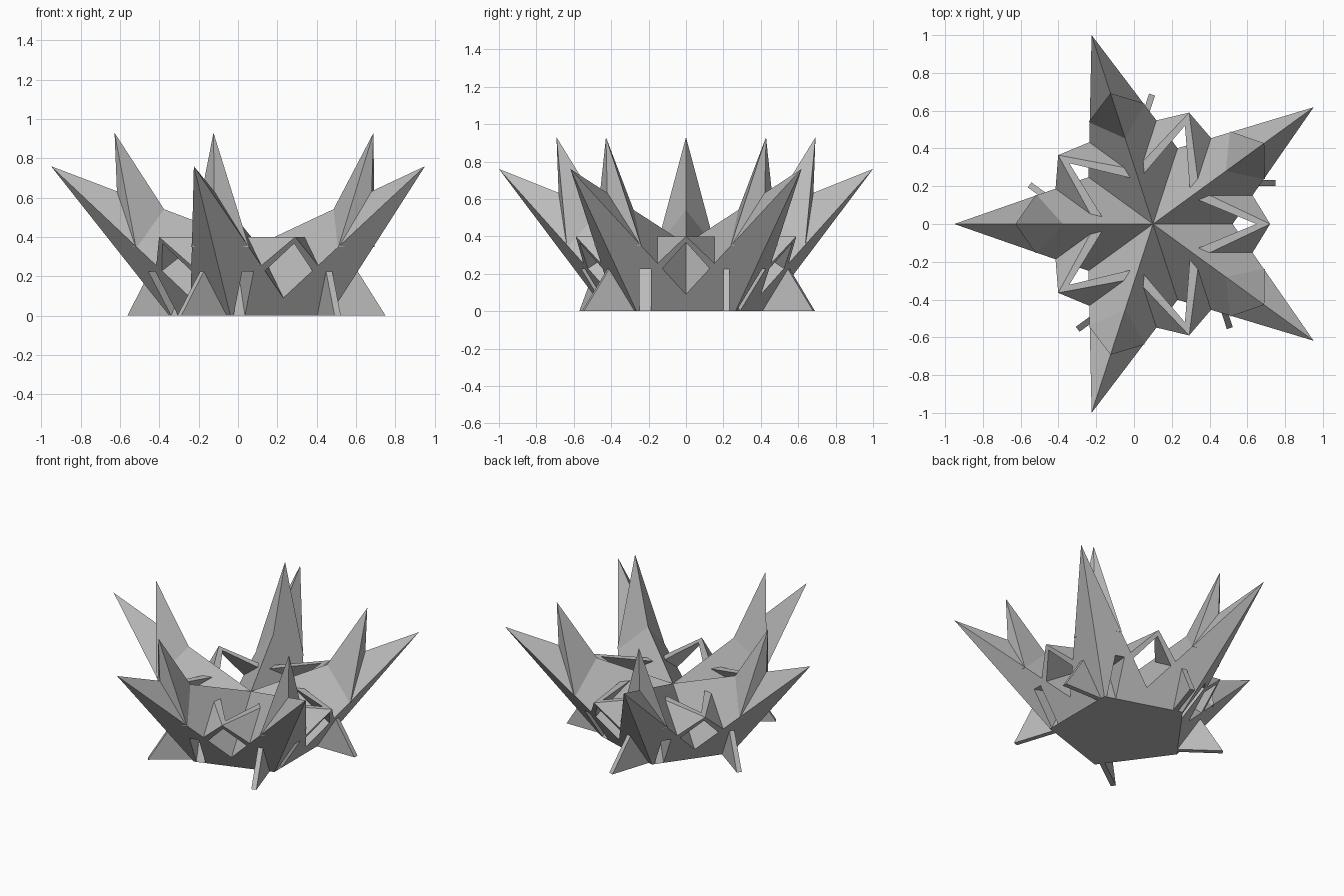
import bpy, bmesh, math
from mathutils import Matrix, Vector

if "Cube" in bpy.data.objects:
    bpy.data.objects.remove(bpy.data.objects["Cube"], do_unlink=True)

grey = bpy.data.materials.new("plain grey")
grey.use_nodes = True
COLOR = (0.5, 0.5, 0.5, 1)
grey.diffuse_color = COLOR
grey.node_tree.nodes["Principled BSDF"].inputs["Base Color"].default_value = COLOR

# Main dimensions
TIP_R, TIP_Z = 1.0515, 0.76
BASE_R = 0.45
HALF = math.radians(36)
TIP_W = TIP_R * math.sin(HALF)
APOTHEM = BASE_R * math.cos(HALF)
SLOPE = (TIP_R * math.cos(HALF) - APOTHEM) / TIP_Z
NOTCH_Z, RIM_Z = 0.09, 0.40
CENTRE_X = TIP_R * (1 - math.cos(HALF)) / 2


def wall(w, z):
    """Point on the leaning wall, w to the side and z up."""
    return Vector((APOTHEM + SLOPE * z, w, z))


def notch(w):
    """Point on the V-shaped edge of the wall."""
    return wall(w, NOTCH_Z + (TIP_Z - NOTCH_Z) * abs(w) / TIP_W)


def to_rim(p):
    """Slide a point square to the wall until it reaches rim height."""
    rise = RIM_Z - p.z
    return p + Vector((-rise / SLOPE, 0, rise))


def add(bm, points, faces, turn):
    m = Matrix.Translation((CENTRE_X, 0, 0)) @ Matrix.Rotation(turn, 4, "Z")
    vs = [bm.verts.new(m @ Vector(p)) for p in points]
    for f in faces:
        bm.faces.new([vs[i] for i in f])


def ring(name, builder, offset=0.0):
    """Five copies of a part around the centre, as one object."""
    bm = bmesh.new()
    for k in range(5):
        builder(bm, offset + k * 2 * HALF)
    bmesh.ops.remove_doubles(bm, verts=bm.verts, dist=1e-5)
    bmesh.ops.recalc_face_normals(bm, faces=bm.faces)
    mesh = bpy.data.meshes.new(name)
    bm.to_mesh(mesh)
    bm.free()
    mesh.materials.append(grey)
    obj = bpy.data.objects.new(name, mesh)
    bpy.context.collection.objects.link(obj)
    return obj


def prism(bm, profile, w0, w1, turn):
    """Radial profile given thickness sideways."""
    n = len(profile)
    pts = [(r, w, z) for w in (w0, w1) for r, z in profile]
    faces = [range(n), range(n, 2 * n)]
    faces += [(i, (i + 1) % n, n + (i + 1) % n, n + i) for i in range(n)]
    add(bm, pts, faces, turn)


# Star body: pentagon foot, five leaning walls with V notches, ridged arms
# whose gullies run square to the walls down from a low centre
def body_part(bm, turn):
    v = notch(0)
    centre = (0, 0, v.z + v.x * SLOPE)
    pts = [(0, 0, 0), wall(-BASE_R * math.sin(HALF), 0), wall(BASE_R * math.sin(HALF), 0),
           wall(-TIP_W, TIP_Z), wall(TIP_W, TIP_Z), v, centre]
    add(bm, pts, [(0, 1, 2), (1, 2, 5), (1, 5, 3), (2, 4, 5), (3, 5, 6), (4, 6, 5)], turn)


# Tall spike rising from each arm
def spike_part(bm, turn):
    pts = [(0.728, 0, 0.93), (0.705, 0, 0.35), (0.62, 0.155, 0.35),
           (0.353, 0, 0.35), (0.62, -0.155, 0.35)]
    add(bm, pts, [(0, 1, 2), (0, 2, 3), (0, 3, 4), (0, 4, 1), (1, 2, 3, 4)], turn)


# Gabled window frame standing in each notch, cut level at the rim
def frame_part(bm, turn):
    for side in (1, -1):
        top, top_in = wall(0, RIM_Z), wall(0, 0.367)
        low, low_in = notch(0.152 * side), notch(0.127 * side)
        pts = [top, low, to_rim(low), top_in, to_rim(top_in), low_in, to_rim(low_in)]
        add(bm, pts, [(0, 1, 2), (3, 5, 6, 4), (0, 3, 5, 1), (0, 2, 6, 4)], turn)


# Triangular tab on one side of each wall
def tab_part(bm, turn):
    top = wall(0, 0.225)
    prism(bm, [(APOTHEM - 0.03, 0), (0.65, 0), (top.x, top.z), (top.x - 0.03, top.z)],
          0.2, 0.233, turn)


# Matching slot on the other side
def slot_part(bm, turn):
    low, top, deep = wall(0, 0), wall(0, 0.225), Vector((0.229, 0, 0.286))
    outer = [low - 0.2 * (deep - low), top - 0.2 * (deep - top), deep]
    prism(bm, [(p.x, p.z) for p in outer], -0.248, -0.187, turn)


body = ring("star_body", body_part)
ring("arm_spikes", spike_part, HALF)
ring("window_frames", frame_part)
ring("wall_tabs", tab_part)
cutter = ring("slot_cutter", slot_part)
cutter.hide_render = True

# Cut the slots and drop the cutter
cut = body.modifiers.new("slots", "BOOLEAN")
cut.operation = "DIFFERENCE"
cut.solver = "EXACT"
cut.object = cutter
bpy.context.view_layer.update()
graph = bpy.context.evaluated_depsgraph_get()
result = bpy.data.meshes.new_from_object(body.evaluated_get(graph))
body.modifiers.clear()
body.data = result
bpy.data.objects.remove(cutter, do_unlink=True)
